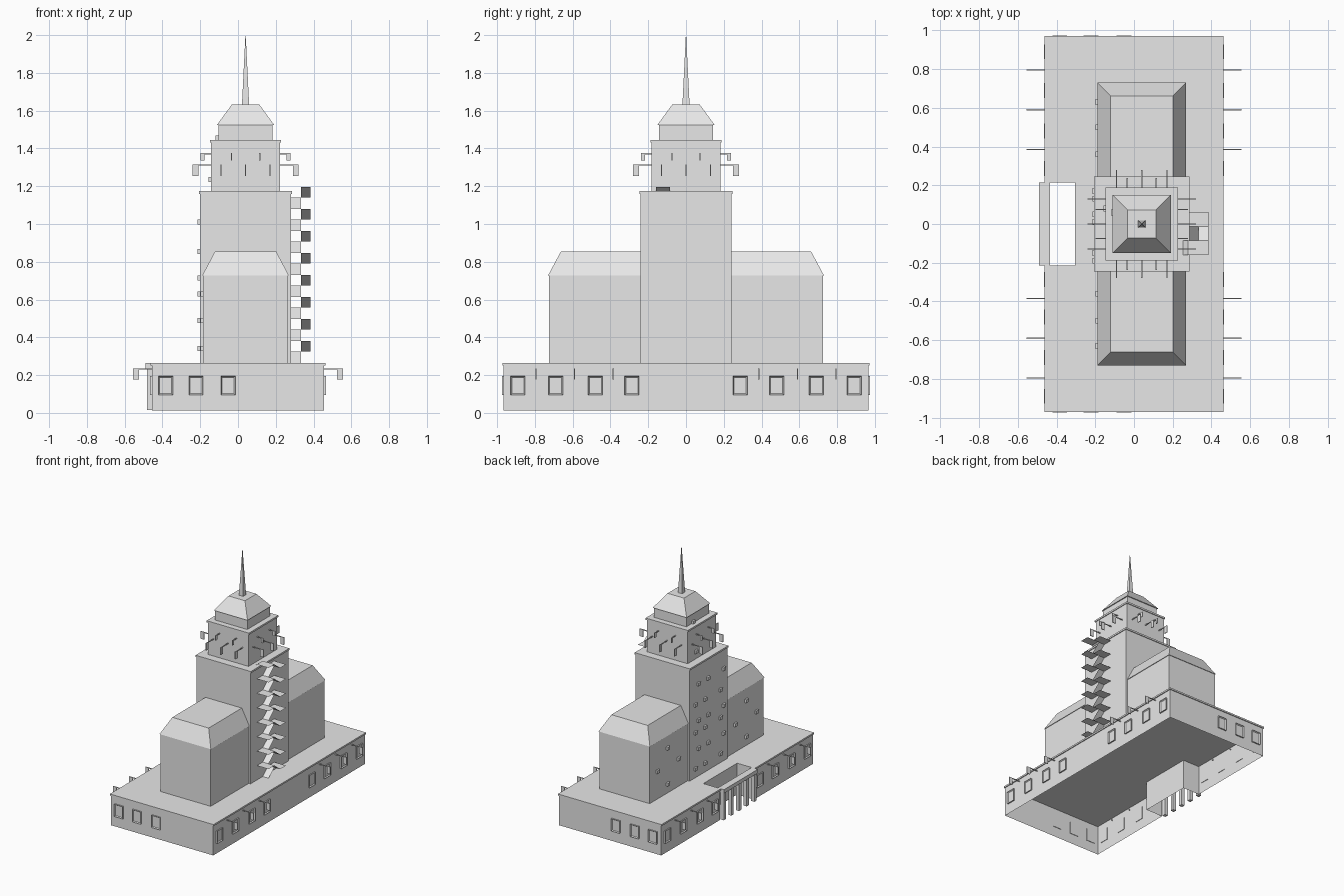
import bpy, bmesh
from math import pi
from mathutils import Matrix, Vector

if "Cube" in bpy.data.objects:
    bpy.data.objects.remove(bpy.data.objects["Cube"])

stone = bpy.data.materials.new("pale grey stone")
stone.use_nodes = True
GREY = (0.8, 0.8, 0.8, 1)
stone.diffuse_color = GREY
stone.node_tree.nodes["Principled BSDF"].inputs["Base Color"].default_value = GREY

CX = 0.04        # tower axis
ROOF = 0.265     # podium roof height
FLOOR = 0.012    # podium underside


def finish(bm, name):
    mesh = bpy.data.meshes.new(name)
    bm.to_mesh(mesh)
    bm.free()
    mesh.materials.append(stone)
    obj = bpy.data.objects.new(name, mesh)
    bpy.context.collection.objects.link(obj)
    return obj


def box(bm, lo, hi, frame=Matrix()):
    lo, hi = Vector(lo), Vector(hi)
    size = Matrix.Diagonal((*(hi - lo), 1))
    return bmesh.ops.create_cube(bm, size=1, matrix=frame @ Matrix.Translation((lo + hi) / 2) @ size)["verts"]


def block(name, cx, cy, hx, hy, z0, z1, top=None):
    """Box, or a hipped frustum when the top half-sizes are given."""
    bm = bmesh.new()
    verts = box(bm, (cx - hx, cy - hy, z0), (cx + hx, cy + hy, z1))
    if top:
        for v in verts:
            if v.co.z > (z0 + z1) / 2:
                v.co.x = cx + (v.co.x - cx) * top[0] / hx
                v.co.y = cy + (v.co.y - cy) * top[1] / hy
    return finish(bm, name)


def wall_frame(centre, distance, turn, along, z):
    """Local frame on a wall: x points outward, y runs along the wall."""
    return (Matrix.Translation((centre, 0, z)) @ Matrix.Rotation(turn, 4, "Z")
            @ Matrix.Translation((distance, along, 0)))


def u_prism(name, grow, z0, z1, open_bottom):
    """Podium outline with the courtyard notch on its right side."""
    x, y, nx, ny = 0.455 + grow, 0.965 + grow, -0.305, 0.215
    outline = [(-x, -y), (x, -y), (x, y), (-x, y), (-x, ny), (nx, ny), (nx, -ny), (-x, -ny)]
    bm = bmesh.new()
    face = bm.faces.new([bm.verts.new((*p, z0)) for p in outline])
    ext = bmesh.ops.extrude_face_region(bm, geom=[face], use_keep_orig=True)["geom"]
    for v in ext:
        if isinstance(v, bmesh.types.BMVert):
            v.co.z = z1
    bmesh.ops.recalc_face_normals(bm, faces=bm.faces)
    if open_bottom:
        bmesh.ops.delete(bm, geom=[f for f in bm.faces if f.normal.z < -0.5], context="FACES")
    return finish(bm, name)


# Podium, open underneath
u_prism("podium_walls", 0, FLOOR, 0.255, True)
u_prism("podium_roof", 0.007, 0.252, ROOF, False)

# Colonnade across the courtyard
bm = bmesh.new()
box(bm, (-0.49, -0.215, 0.235), (-0.435, 0.215, ROOF))
for i in range(5):
    y = -0.195 + i * 0.0975
    box(bm, (-0.483, y - 0.014, 0.014), (-0.455, y + 0.014, 0.235))
finish(bm, "colonnade")

# Podium windows: raised frame around a sunken pane
bm = bmesh.new()


def window(frame):
    verts = box(bm, (-0.004, -0.038, -0.05), (0.01, 0.038, 0.05), frame)
    out = frame.to_3x3() @ Vector((1, 0, 0))
    faces = {f for v in verts for f in v.link_faces}
    for f in faces:
        f.normal_update()
    front = max(faces, key=lambda f: f.normal.dot(out))
    bmesh.ops.inset_region(bm, faces=[front], thickness=0.009)
    bmesh.ops.translate(bm, verts=front.verts, vec=-out * 0.008)


for turn in (0, pi):
    for y in (0.287, 0.48, 0.69, 0.89):
        for s in (-1, 1):
            window(wall_frame(0, 0.455, turn, s * y, 0.145))
for x in (-0.383, -0.222, -0.052):
    window(wall_frame(0, 0.965, pi / 2, -x, 0.145))
    window(wall_frame(0, 0.965, -pi / 2, x, 0.145))
finish(bm, "podium_windows")


# Lamps: thin arm with a hanging plate
def lamp(bm, frame, reach, width, drop):
    box(bm, (-0.01, -0.003, -0.003), (reach, 0.003, 0.003), frame)
    box(bm, (reach - width, -0.003, -drop), (reach, 0.003, 0), frame)


bm = bmesh.new()
for turn in (0, pi):
    for y in (0.385, 0.59, 0.795):
        for s in (-1, 1):
            lamp(bm, wall_frame(0, 0.455, turn, s * y, 0.233), 0.1, 0.03, 0.055)
finish(bm, "podium_lamps")

bm = bmesh.new()
for i in range(4):
    for off in (-0.13, 0, 0.13):
        lamp(bm, wall_frame(CX, 0.185, i * pi / 2, off, 1.312), 0.095, 0.03, 0.057)
    for off in (-0.075, 0.075):
        lamp(bm, wall_frame(CX, 0.185, i * pi / 2, off, 1.372), 0.053, 0.02, 0.037)
finish(bm, "tower_lamps")

# Wings with hipped roofs
for name, s in (("front", -1), ("back", 1)):
    block(name + "_wing", CX, s * 0.48, 0.224, 0.245, ROOF, 0.73)
    roof = block(name + "_wing_roof", CX, s * 0.485, 0.229, 0.245, 0.728, 0.855, (0.162, 0.245))
    for v in roof.data.vertices:
        if v.co.z > 0.8 and abs(v.co.y) > 0.5:
            v.co.y = s * 0.662

# Stepped tower
block("tower_shaft", CX, 0, 0.24, 0.24, ROOF, 1.168)
block("tower_ledge", CX, 0, 0.246, 0.246, 1.16, 1.174)
block("upper_tower", CX, 0, 0.182, 0.182, 1.17, 1.438)
block("upper_ledge", CX, 0, 0.188, 0.188, 1.432, 1.446)
block("lantern", CX, 0, 0.143, 0.143, 1.44, 1.53)
block("lantern_roof", CX, 0, 0.151, 0.151, 1.525, 1.632, (0.073, 0.073))
block("spire", CX, 0, 0.019, 0.019, 1.63, 2.0, (0.0008, 0.0008))

# Small boxes scattered over the right-hand walls
bm = bmesh.new()


def wall_box(x, y, z):
    box(bm, (x - 0.015, y - 0.015, z - 0.013), (x + 0.005, y + 0.015, z + 0.013))


for row, z in enumerate((0.34, 0.49, 0.63, 0.715, 0.855, 1.01)):
    for y in (-0.15, 0.05, 0.17):
        wall_box(-0.2, y - 0.04 * (row % 2), z)
for row, z in enumerate((0.34, 0.49, 0.63)):
    for y in (0.36, 0.5, 0.63):
        if (row + round(y * 10)) % 2:
            wall_box(-0.184, y, z)
            wall_box(-0.184, -y, z)
wall_box(-0.142, 0.08, 1.235)
wall_box(-0.103, 0.06, 1.455)
finish(bm, "wall_boxes")

# Zigzag fire escape of thin sheets on the left wall
bm = bmesh.new()
X0, XM, X1 = 0.28, 0.333, 0.385
NEAR, FAR = -0.085, -0.014      # ends of each flight
STEP = 0.1165


def sheet(xa, xb, ya, yb, za, zb):
    bm.faces.new([bm.verts.new(p) for p in ((xa, ya, za), (xb, ya, za), (xb, yb, zb), (xa, yb, zb))])


for k in range(8):
    low = ROOF + k * STEP
    mid, high = low + 0.06, low + STEP
    sheet(X0, XM, NEAR, FAR, low, mid)
    sheet(X0, X1, FAR, 0.062, mid, mid)
    sheet(XM, X1, NEAR, FAR, high, mid)
    sheet(X0, X1, -0.16, NEAR, high, high)
top = ROOF + 8 * STEP
bm.faces.new([bm.verts.new(p) for p in ((0.252, -0.16, 1.175), (X0, -0.16, top),
                                        (X0, NEAR, top), (0.252, NEAR, 1.175))])
bmesh.ops.recalc_face_normals(bm, faces=bm.faces)
for f in bm.faces:
    f.normal_update()
    if f.normal.z < 0:
        f.normal_flip()
finish(bm, "fire_escape")
